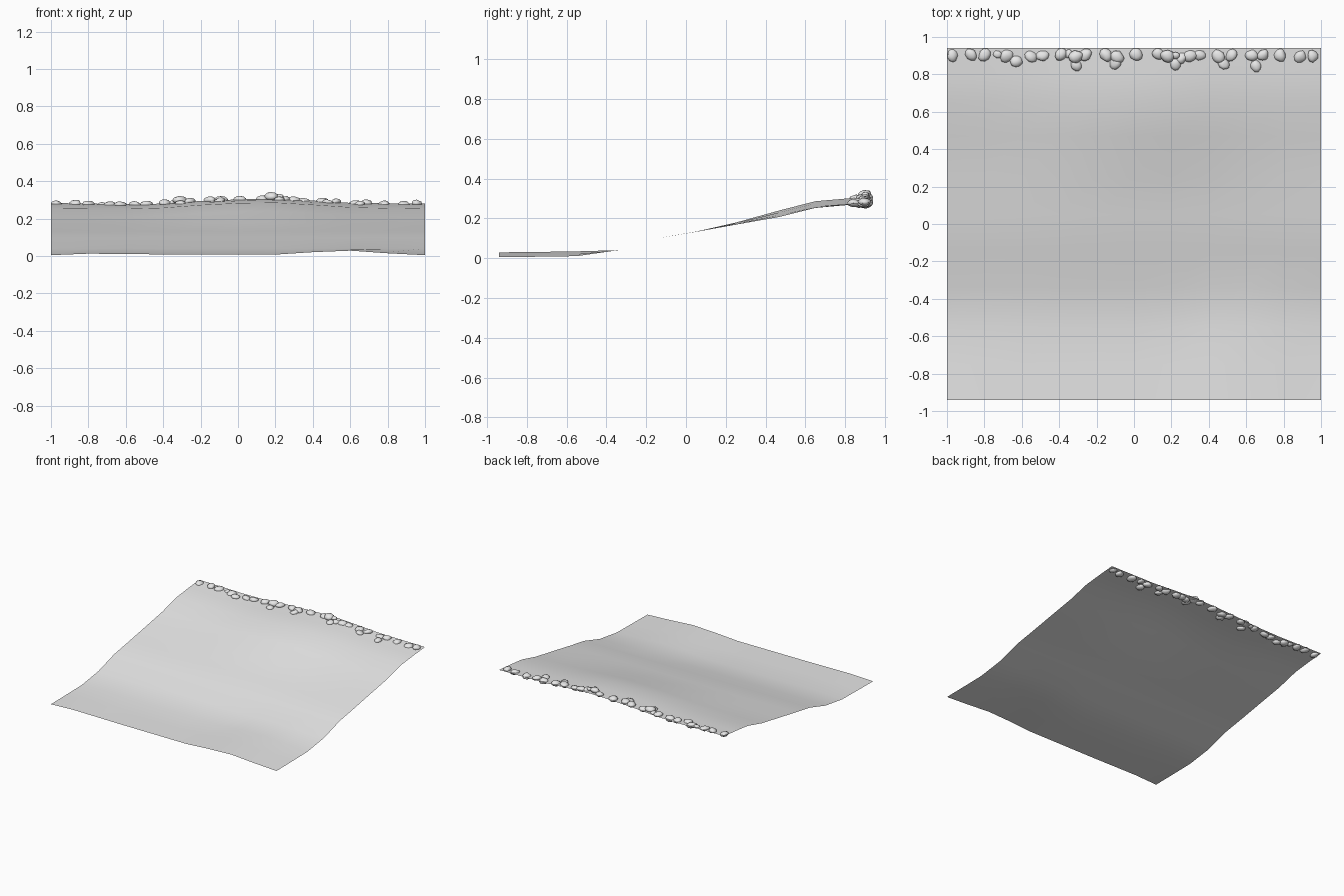
import bpy, bmesh, math, random
from mathutils import Vector, Matrix

cube = bpy.data.objects.get("Cube")
if cube:
    bpy.data.objects.remove(cube, do_unlink=True)
random.seed(4)


def make_material(name, value):
    mat = bpy.data.materials.new(name)
    mat.use_nodes = True
    colour = (value, value, value, 1)
    mat.diffuse_color = colour
    mat.node_tree.nodes["Principled BSDF"].inputs["Base Color"].default_value = colour
    return mat


grey = make_material("plain grey", 0.8)


def add_object(name, bm):
    mesh = bpy.data.meshes.new(name)
    bm.to_mesh(mesh)
    bm.free()
    mesh.materials.append(grey)
    for poly in mesh.polygons:
        poly.use_smooth = True
    obj = bpy.data.objects.new(name, mesh)
    bpy.context.collection.objects.link(obj)
    return obj


def interpolate(points, t):
    for (a, va), (b, vb) in zip(points, points[1:]):
        if t <= b:
            return va + (vb - va) * max(0, t - a) / (b - a)
    return points[-1][1]


# Slope profile from front to back, and the unevenness of both end edges
slope = [(-.94, .005), (-.75, .007), (-.55, .01), (-.34, .04), (-.14, .1), (.05, .132),
         (.25, .168), (.47, .206), (.65, .252), (.8, .268), (.94, .28)]
front_wave = [(-1, 0), (-.8, .008), (-.4, .004), (.2, .003), (.4, .016), (.6, .024), (.8, .01), (1, 0)]
back_wave = [(-1, .004), (-.6, -.003), (-.4, 0), (-.2, .014), (.15, .028), (.3, .022), (.6, .004), (1, 0)]


def ground_height(x, y):
    front = min(1, max(0, (-.34 - y) / .2))
    back = min(1, max(0, (y - .3) / .5))
    hump = .026 * math.exp(-((x - .1) / .5) ** 2 - ((y - .48) / .25) ** 2)
    return (interpolate(slope, y) + front * interpolate(front_wave, x)
            + back * interpolate(back_wave, x) + hump)


# Sloping ground sheet
bm = bmesh.new()
columns = [i / 5 - 1 for i in range(11)]
rows = [[bm.verts.new((x, y, ground_height(x, y))) for x in columns] for y, _ in slope]
for low, high in zip(rows, rows[1:]):
    for i in range(len(columns) - 1):
        bm.faces.new((low[i], low[i + 1], high[i + 1], high[i]))
add_object("sloping_ground", bm)


# Rounded, slightly irregular stones half sunk into the ground
def add_stone(name, x, y, size, lift=0):
    bm = bmesh.new()
    bmesh.ops.create_icosphere(bm, subdivisions=2, radius=1)
    dents = [Vector([random.uniform(-1, 1) for _ in range(3)]).normalized() for _ in range(5)]
    for vert in bm.verts:
        for dent in dents:
            over = vert.co.dot(dent) - .8
            if over > 0:
                vert.co -= dent * over
    turn = Matrix.Rotation(random.uniform(0, math.tau), 4, "Z")
    shape = Matrix.Diagonal((size * 1.12, size * .95, size * .6, 1))
    tilt = Matrix.Rotation(random.uniform(-.3, .3), 4, "X")
    place = Matrix.Translation((x, y, ground_height(x, y) + lift))
    bmesh.ops.transform(bm, matrix=place @ turn @ tilt @ shape, verts=bm.verts)
    for vert in bm.verts:
        vert.co.x = max(-1, min(1, vert.co.x))
        vert.co.y = min(.94, vert.co.y)
    add_object(name, bm)


back_row = [-.97, -.87, -.8, -.73, -.68, -.55, -.49, -.39, -.35, -.31, -.26, -.15, -.09, .01,
            .13, .18, .22, .3, .35, .45, .52, .63, .69, .78, .89, .955]
for i, x in enumerate(back_row):
    small = x in (-.73, -.35, .22)
    size = .022 if small else random.uniform(.031, .037)
    lift = .016 if x in (.18, .22, -.31) else random.uniform(-.004, .006)
    add_stone(f"ridge_stone_{i + 1}", x, random.uniform(.895, .91), size, lift)

front_row = [(-.63, .87), (-.31, .85), (-.1, .86), (.22, .855), (.25, .885), (.48, .855), (.65, .845)]
for i, (x, y) in enumerate(front_row):
    add_stone(f"lower_stone_{i + 1}", x, y, random.uniform(.03, .035))
